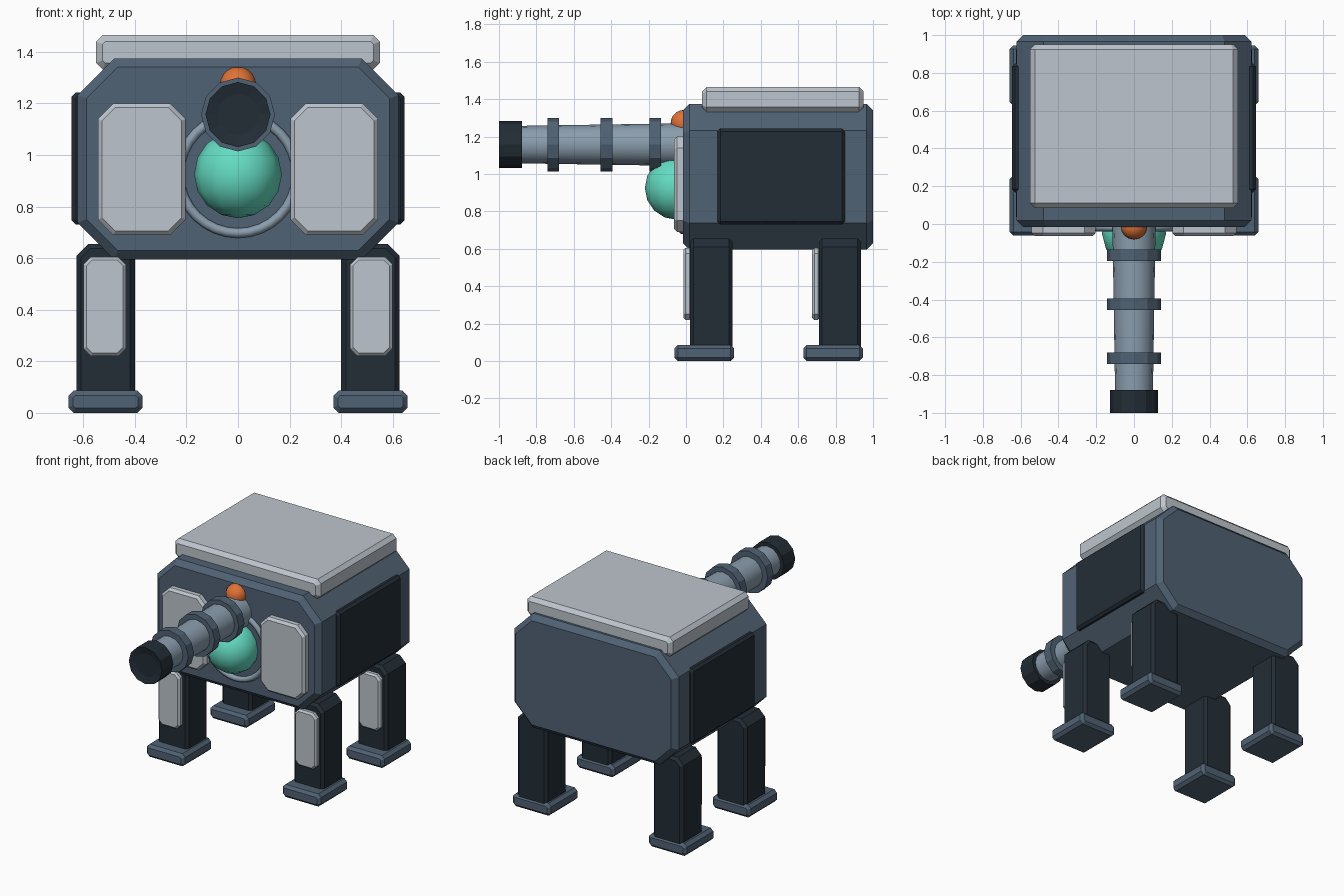
import bpy, bmesh, math
from mathutils import Matrix

if "Cube" in bpy.data.objects:
    bpy.data.objects.remove(bpy.data.objects["Cube"])


def material(name, rgb):
    m = bpy.data.materials.new(name)
    lin = [((c / 255 + 0.055) / 1.055) ** 2.4 for c in rgb]
    m.diffuse_color = (*lin, 1)
    m.use_nodes = True
    m.node_tree.nodes["Principled BSDF"].inputs["Base Color"].default_value = m.diffuse_color
    return m


SLATE = material("slate", (80, 98, 116))
PALE = material("pale_grey", (189, 197, 205))
DARK = material("dark_navy", (35, 45, 54))
STEEL = material("steel_blue", (138, 157, 173))
TEAL = material("teal", (100, 220, 194))
ORANGE = material("orange", (224, 114, 54))


def finish(bm, name, mat, smooth=None):
    bmesh.ops.recalc_face_normals(bm, faces=bm.faces)
    me = bpy.data.meshes.new(name)
    bm.to_mesh(me)
    bm.free()
    me.materials.append(mat)
    ob = bpy.data.objects.new(name, me)
    bpy.context.collection.objects.link(ob)
    if smooth:
        bpy.ops.object.select_all(action='DESELECT')
        ob.select_set(True)
        bpy.context.view_layer.objects.active = ob
        bpy.ops.object.shade_smooth_by_angle(angle=math.radians(smooth))
    return ob


def block(name, mat, x, y, z, cut, rim, low_cut=None):
    """Box with its xz corners cut by `cut`, and front and back rims bevelled."""
    (x0, x1), (y0, y1), (z0, z1) = sorted(x), y, z
    c, d = cut, cut if low_cut is None else low_cut
    pts = [(x0 + d, z0), (x1 - d, z0), (x1, z0 + d), (x1, z1 - c),
           (x1 - c, z1), (x0 + c, z1), (x0, z1 - c), (x0, z0 + d)]
    bm = bmesh.new()
    face = bm.faces.new([bm.verts.new((px, y0, pz)) for px, pz in pts])
    new = bmesh.ops.extrude_face_region(bm, geom=[face])["geom"]
    bmesh.ops.translate(bm, vec=(0, y1 - y0, 0),
                        verts=[v for v in new if isinstance(v, bmesh.types.BMVert)])
    bmesh.ops.recalc_face_normals(bm, faces=bm.faces)
    edges = [e for e in bm.edges if abs(e.verts[0].co.y - e.verts[1].co.y) < 1e-6]
    bmesh.ops.bevel(bm, geom=edges, offset=rim, segments=1, affect='EDGES')
    return finish(bm, name, mat)


def tube(name, mat, y0, y1, r0, r1, sides, z=1.157, smooth=None, recess=False):
    """Cone section along y with a corner at the top."""
    bm = bmesh.new()
    bmesh.ops.create_cone(bm, cap_ends=True, segments=sides, radius1=r0,
                          radius2=r1, depth=y1 - y0,
                          matrix=Matrix.Translation((0, (y0 + y1) / 2, z))
                          @ Matrix.Rotation(-math.pi / 2, 4, 'X'))
    if recess:
        front = min(bm.faces, key=lambda f: f.calc_center_median().y)
        bmesh.ops.inset_region(bm, faces=[front], thickness=0.045)
        bmesh.ops.translate(bm, verts=front.verts, vec=(0, 0.01, 0))
    return finish(bm, name, mat, smooth)


def ball(name, mat, loc, r, u, v):
    bm = bmesh.new()
    bmesh.ops.create_uvsphere(bm, u_segments=u, v_segments=v, radius=r,
                              matrix=Matrix.Translation(loc))
    return finish(bm, name, mat, 60)


# Body and roof armour
block("body", SLATE, (-0.622, 0.622), (-0.015, 1.0), (0.595, 1.375), 0.142, 0.034)
block("roof_plate", PALE, (-0.55, 0.55), (0.085, 0.95), (1.332, 1.465), 0.025, 0.025)

# Side and front panels, legs, shin plates and feet
for s, side in ((-1, "left"), (1, "right")):
    block(f"{side}_side_panel", DARK, (s * 0.59, s * 0.645), (0.168, 0.85),
          (0.73, 1.243), 0.016, 0.016)
    block(f"{side}_front_panel", PALE, (s * 0.203, s * 0.543), (-0.063, 0.0),
          (0.69, 1.2), 0.06, 0.016)
    for end, y in (("front", 0.022), ("rear", 0.71)):
        block(f"{end}_{side}_leg", DARK, (s * 0.4, s * 0.626), (y, y + 0.226),
              (0.05, 0.655), 0.045, 0.018, low_cut=0.02)
        block(f"{end}_{side}_foot", SLATE, (s * 0.37, s * 0.658),
              (y - 0.083, y + 0.235), (0, 0.086), 0.02, 0.018)
        block(f"{end}_{side}_shin_plate", PALE, (s * 0.434, s * 0.6),
              (y - 0.036, y + 0.008), (0.22, 0.605), 0.03, 0.012)

# Round eye with its surrounding ring
ball("eye", TEAL, (0, -0.05, 0.925), 0.17, 12, 8)
bpy.ops.mesh.primitive_torus_add(location=(0, -0.02, 0.925),
                                 rotation=(math.pi / 2, 0, 0),
                                 major_radius=0.228, minor_radius=0.019,
                                 major_segments=32, minor_segments=8)
ring = bpy.context.object
ring.name = "eye_ring"
ring.data.materials.append(STEEL)
bpy.ops.object.shade_smooth_by_angle(angle=math.radians(60))

# Beacon above the barrel
ball("beacon", ORANGE, (0, -0.012, 1.272), 0.07, 16, 10)

# Barrel with collars and muzzle
tube("barrel", STEEL, -0.9, 0.04, 0.1, 0.115, 16, smooth=40)
for i, y in enumerate((-0.71, -0.425, -0.165)):
    tube(f"barrel_collar_{i + 1}", SLATE, y - 0.031, y + 0.031, 0.143, 0.143, 12)
tube("muzzle", DARK, -1.0, -0.878, 0.126, 0.126, 12, recess=True)
